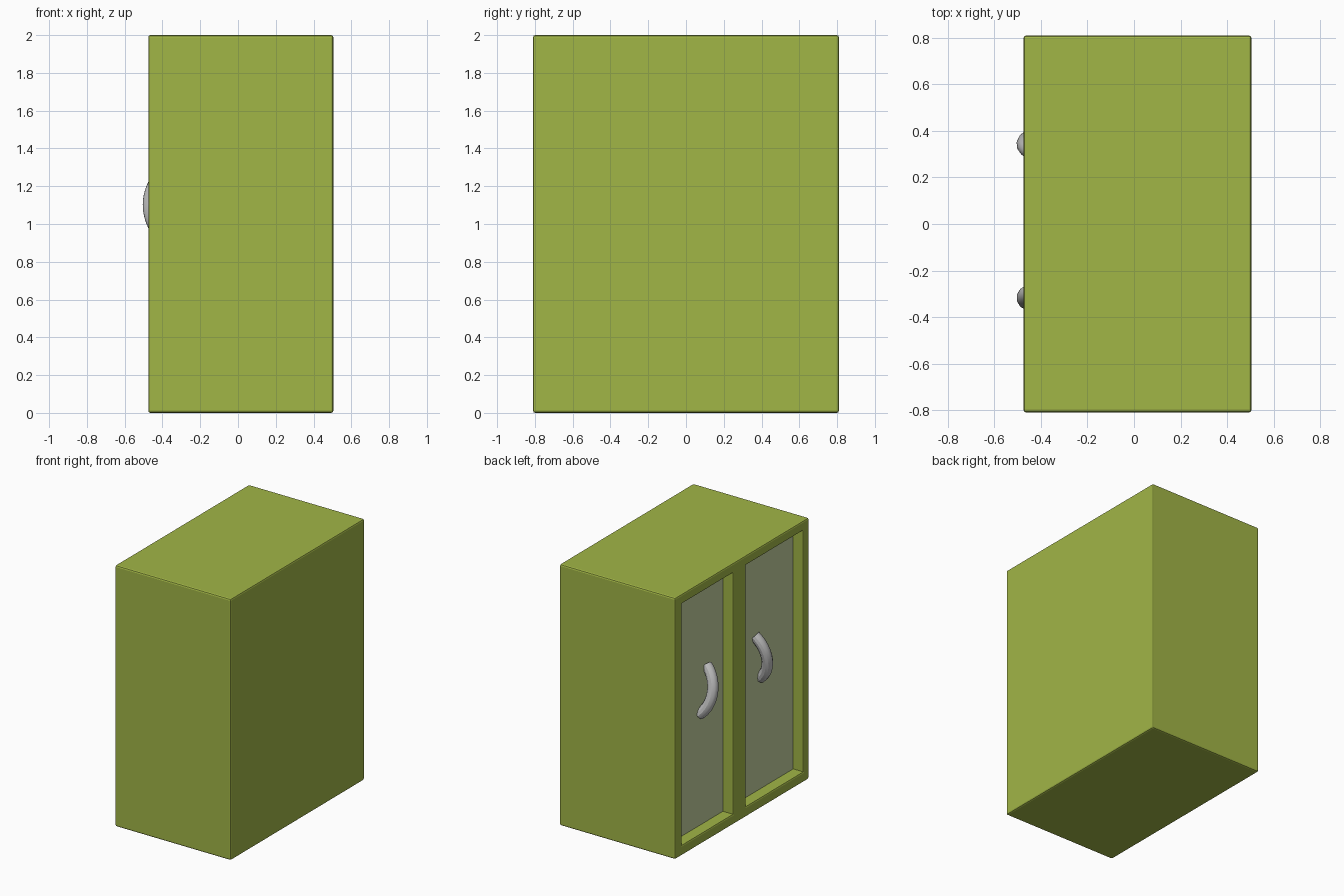
import bpy
import bmesh
from math import sin, cos, radians
from mathutils import Vector

cube = bpy.data.objects.get("Cube")
if cube:
    bpy.data.objects.remove(cube, do_unlink=True)


def material(name, srgb):
    color = [(c / 255) ** 2.2 for c in srgb] + [1.0]
    mat = bpy.data.materials.new(name)
    mat.use_nodes = True
    mat.diffuse_color = color
    mat.node_tree.nodes["Principled BSDF"].inputs["Base Color"].default_value = color
    return mat


def add_object(name, data, *mats):
    obj = bpy.data.objects.new(name, data)
    bpy.context.collection.objects.link(obj)
    for mat in mats:
        data.materials.append(mat)
    return obj


green = material("olive green", (160, 180, 72))
pane = material("pale grey green", (194, 207, 158))
metal = material("light grey", (190, 190, 190))

# Cabinet extents and the two door openings on the -x side
X0, X1, HALF_Y, HEIGHT = -0.475, 0.505, 0.81, 2.0
BOTTOM, TOP, DEPTH = 0.08, 1.925, 0.085
DOORS = [(0.11, 0.725), (-0.74, -0.05)]

# Cabinet body
bm = bmesh.new()
bmesh.ops.create_cube(bm, size=1)
for v in bm.verts:
    v.co = (X1 if v.co.x > 0 else X0, v.co.y * 2 * HALF_Y, (v.co.z + 0.5) * HEIGHT)
bm.normal_update()


def door_side():
    return [f for f in bm.faces if f.normal.x < -0.9]


# Score the door side along the opening borders
cuts = [((0, y, 0), (0, 1, 0)) for door in DOORS for y in door]
cuts += [((0, 0, z), (0, 0, 1)) for z in (BOTTOM, TOP)]
for point, normal in cuts:
    faces = door_side()
    geom = faces + list({e for f in faces for e in f.edges}) + list({v for f in faces for v in f.verts})
    bmesh.ops.bisect_plane(bm, geom=geom, plane_co=point, plane_no=normal)
    bm.normal_update()

# Push the door panels inward
for low, high in DOORS:
    for face in door_side():
        c = face.calc_center_median()
        if low < c.y < high and BOTTOM < c.z < TOP and c.x < X0 + 0.01:
            result = bmesh.ops.extrude_face_region(bm, geom=[face])["geom"]
            if face.is_valid:
                bm.faces.remove(face)
            for item in result:
                if isinstance(item, bmesh.types.BMVert):
                    item.co.x += DEPTH
                elif isinstance(item, bmesh.types.BMFace):
                    item.material_index = 1
            break
bmesh.ops.recalc_face_normals(bm, faces=bm.faces)
bm.normal_update()

# Soften the outer edges and the opening rims
sharp = [e for e in bm.edges if e.is_manifold and e.is_convex and e.calc_face_angle() > 0.5]
bmesh.ops.bevel(bm, geom=sharp, offset=0.012, offset_type='OFFSET', segments=2,
                profile=0.5, affect='EDGES', material=0, clamp_overlap=True)
mesh = bpy.data.meshes.new("cabinet")
bm.to_mesh(mesh)
bm.free()
add_object("cabinet", mesh, green, pane)


# Curved handles, leaning toward each other at the top
def handle(name, y, lean):
    curve = bpy.data.curves.new(name, 'CURVE')
    curve.dimensions = '3D'
    curve.bevel_depth = 0.04
    curve.bevel_resolution = 4
    curve.use_fill_caps = True
    steps = 16
    spline = curve.splines.new('POLY')
    spline.points.add(steps)
    for i, p in enumerate(spline.points):
        a = radians(-50 + 100 * i / steps)
        rise = 0.225 * sin(a)
        p.co = Vector((-0.24 - 0.225 * cos(a), y + lean * rise, 1.1 + rise, 1))
    obj = add_object(name, curve, metal)
    bpy.ops.object.select_all(action='DESELECT')
    obj.select_set(True)
    bpy.context.view_layer.objects.active = obj
    bpy.ops.object.convert(target='MESH')
    bpy.ops.object.shade_smooth_by_angle()


handle("back_door_handle", 0.343, -0.25)
handle("front_door_handle", -0.317, 0.2)
